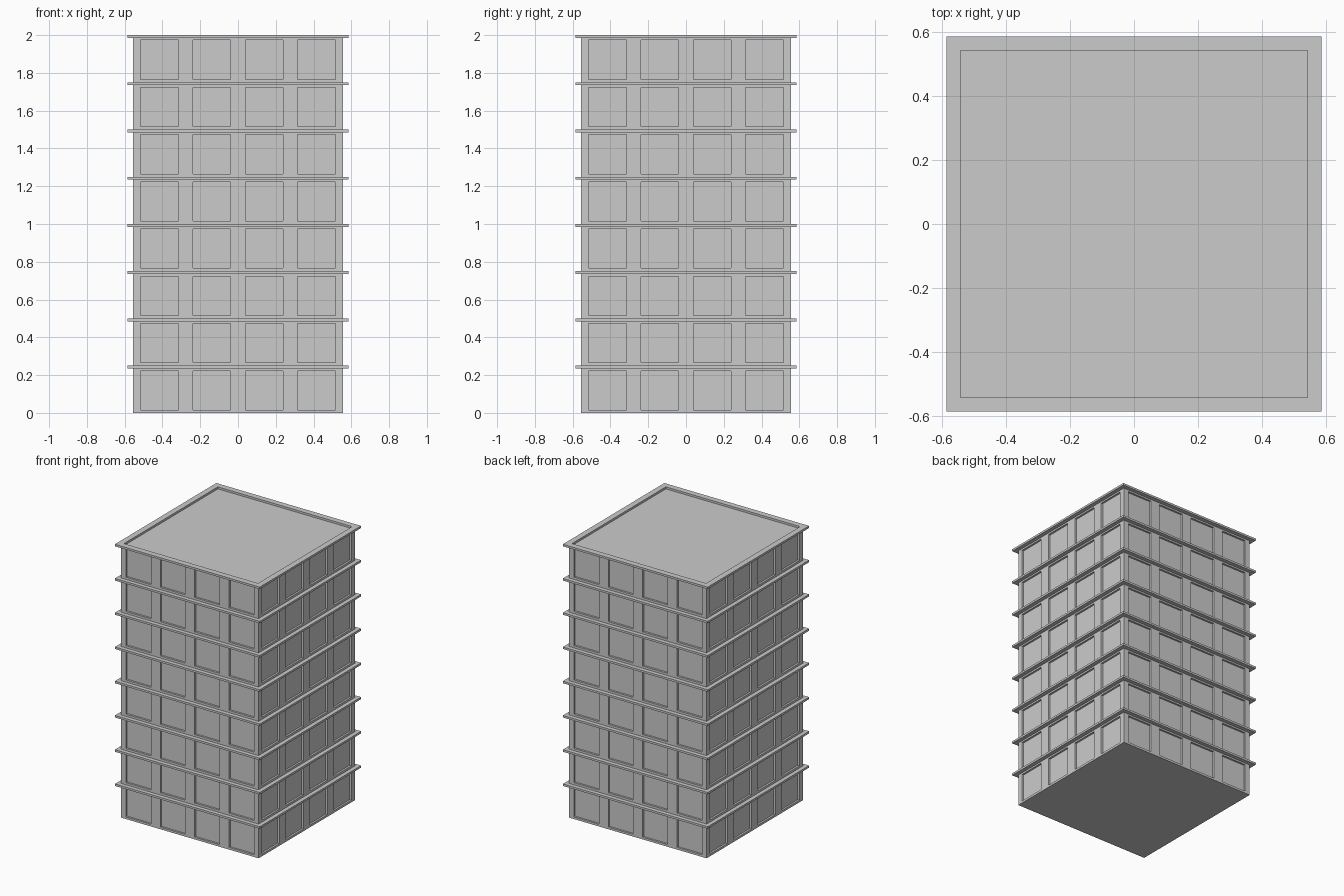
import bpy, bmesh
from mathutils import Matrix
from math import pi

if "Cube" in bpy.data.objects:
    bpy.data.objects.remove(bpy.data.objects["Cube"])

STOREYS, BAYS, PITCH = 8, 4, 0.25
WALL, LEDGE, INNER = 0.555, 0.585, 0.542   # half widths
THICK, DEPTH = 0.015, 0.014                # ledge thickness, panel recess
TOP = STOREYS * PITCH - THICK


def add_object(name, bm):
    mesh = bpy.data.meshes.new(name)
    bm.to_mesh(mesh)
    bm.free()
    obj = bpy.data.objects.new(name, mesh)
    bpy.context.collection.objects.link(obj)
    return obj


# Tower body: four gridded walls with recessed window panels, plus floor and roof
bay = 2 * WALL / BAYS
xs = [-WALL]
for i in range(BAYS):
    c = -WALL + bay * (i + 0.5)
    xs += [c - 0.1, c + 0.1]
xs.append(WALL)
zs = [0]
for k in range(STOREYS):
    zs += [k * PITCH + 0.016, k * PITCH + 0.223]
zs.append(TOP)

bm = bmesh.new()
panels = []
for side in range(4):
    rot = Matrix.Rotation(side * pi / 2, 3, 'Z')
    grid = [[bm.verts.new(rot @ Matrix.Translation((x, -WALL, z)).translation)
             for x in xs] for z in zs]
    for j in range(len(zs) - 1):
        for i in range(len(xs) - 1):
            f = bm.faces.new((grid[j][i], grid[j][i + 1],
                              grid[j + 1][i + 1], grid[j + 1][i]))
            if i % 2 and j % 2:
                panels.append(f)
bm.normal_update()
for f in bmesh.ops.extrude_discrete_faces(bm, faces=panels)["faces"]:
    bmesh.ops.translate(bm, verts=f.verts, vec=-f.normal * DEPTH)
bmesh.ops.remove_doubles(bm, verts=bm.verts, dist=1e-5)
bmesh.ops.holes_fill(bm, edges=[e for e in bm.edges if e.is_boundary], sides=0)
bmesh.ops.recalc_face_normals(bm, faces=bm.faces)
add_object("tower_body", bm)

# Floor ledges: square rings around every storey, the top one edging the sunken roof
bm = bmesh.new()
corners = [(-1, -1), (1, -1), (1, 1), (-1, 1)]
loops = [[bm.verts.new((x * r, y * r, z)) for x, y in corners]
         for r, z in ((LEDGE, 0), (LEDGE, THICK), (INNER, THICK), (INNER, 0))]
for a in range(4):
    p, q = loops[a], loops[(a + 1) % 4]
    for i in range(4):
        n = (i + 1) % 4
        bm.faces.new((p[i], p[n], q[n], q[i]))
bmesh.ops.recalc_face_normals(bm, faces=bm.faces)
ledge = add_object("floor_ledges", bm)
ledge.location.z = PITCH - THICK
arr = ledge.modifiers.new("storeys", 'ARRAY')
arr.count = STOREYS
arr.use_relative_offset = False
arr.use_constant_offset = True
arr.constant_offset_displace = (0, 0, PITCH)
